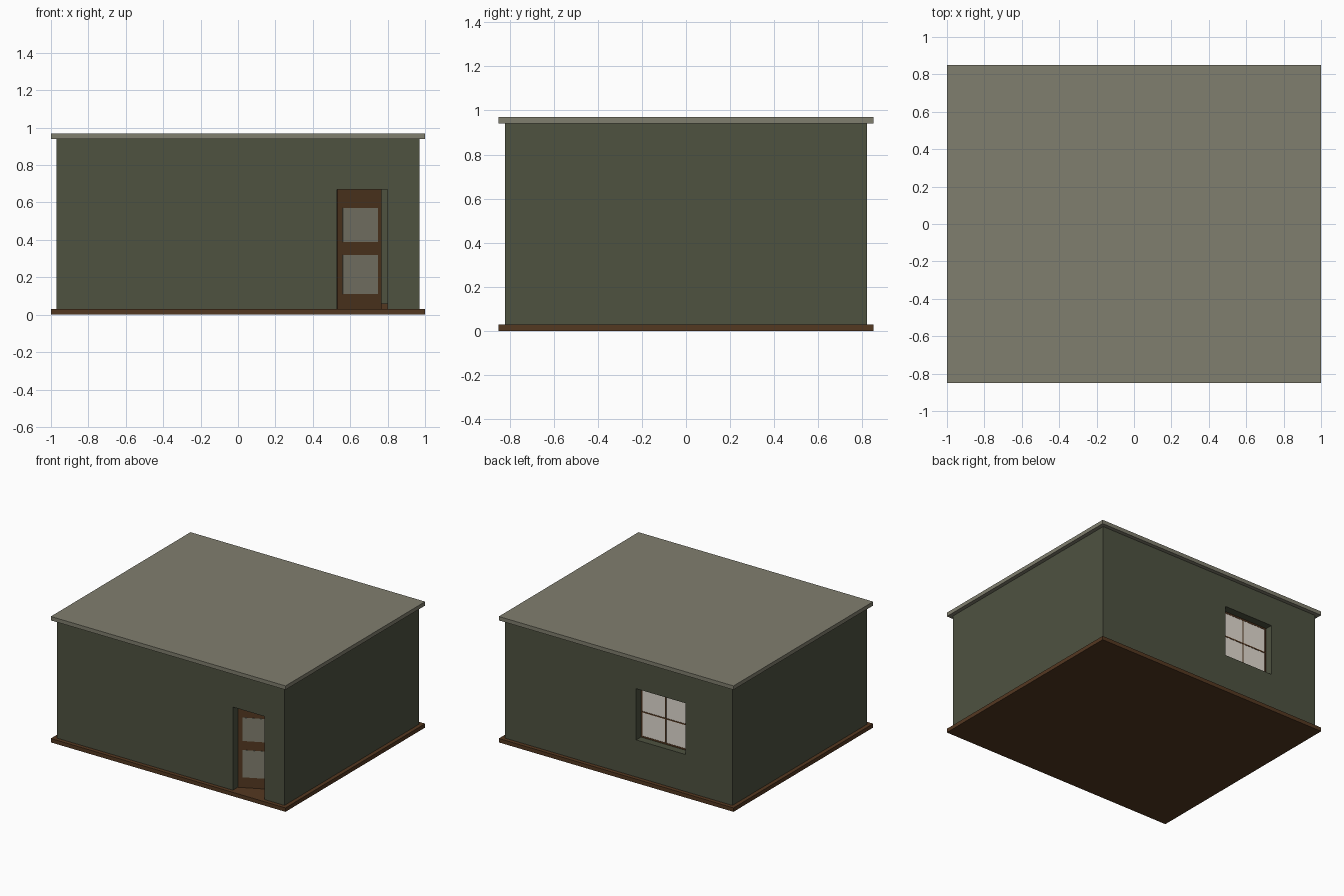
import bpy, math
from mathutils import Matrix

if "Cube" in bpy.data.objects:
    bpy.data.objects.remove(bpy.data.objects["Cube"])


def mat(name, r, g, b):
    m = bpy.data.materials.new(name)
    lin = [((c / 255 + 0.055) / 1.055) ** 2.4 for c in (r, g, b)]
    m.diffuse_color = (*lin, 1)
    m.use_nodes = True
    m.node_tree.nodes["Principled BSDF"].inputs["Base Color"].default_value = m.diffuse_color
    return m


GREEN = mat("dark green wall", 78, 82, 64)
STONE = mat("warm grey", 128, 126, 110)
BROWN = mat("dark brown wood", 84, 56, 33)
PALE = mat("pale glass", 226, 219, 209)


def box(name, x, y, z, m):
    """Box from (min, max) ranges on each axis."""
    bpy.ops.mesh.primitive_cube_add(size=1)
    o = bpy.context.object
    o.name = name
    size = Matrix.Diagonal((x[1] - x[0], y[1] - y[0], z[1] - z[0], 1))
    mid = Matrix.Translation([(a[0] + a[1]) / 2 for a in (x, y, z)])
    o.data.transform(mid @ size)
    o.data.materials.append(m)
    return o


def cut(target, x, y, z):
    c = box("cutter", x, y, z, GREEN)
    c.hide_render = True
    mod = target.modifiers.new("cut", 'BOOLEAN')
    mod.operation, mod.solver, mod.object = 'DIFFERENCE', 'EXACT', c
    bpy.context.view_layer.objects.active = target
    bpy.ops.object.modifier_apply(modifier=mod.name)
    bpy.data.objects.remove(c)


FLOOR, CEIL, T = 0.03, 0.94, 0.07
WX, WY = 0.97, 0.82
IX, IY = WX - T, WY - T

# slabs
box("floor_slab", (-1, 1), (-0.85, 0.85), (0, FLOOR), BROWN)
box("roof_slab", (-1, 1), (-0.85, 0.85), (CEIL, 0.97), STONE)

# hollow walls with door and window openings
DX, DZ = (0.53, 0.80), (FLOOR, 0.67)
NX, NZ = (-0.57, -0.15), (0.315, 0.71)
walls = box("walls", (-WX, WX), (-WY, WY), (FLOOR, CEIL), GREEN)
cut(walls, (-IX, IX), (-IY, IY), (0, 1))
cut(walls, DX, (-1, -0.5), (0, DZ[1]))
cut(walls, NX, (0.5, 1), NZ)

# skirting inside the room, broken at the doorway
S, SZ = 0.015, (FLOOR, 0.06)
box("skirting_back", (-IX, IX), (IY - S, IY), SZ, BROWN)
box("skirting_left", (-IX, -IX + S), (-IY, IY - S), SZ, BROWN)
box("skirting_right", (IX - S, IX), (-IY, IY - S), SZ, BROWN)
box("skirting_front", (-IX + S, DX[0]), (-IY, -IY + S), SZ, BROWN)

# door standing ajar, hinged on the left and swung inward
door = [box("door", (0, 0.262), (0, 0.02), DZ, BROWN)]
for z in ((0.11, 0.32), (0.39, 0.57)):
    door.append(box("door_panel", (0.03, 0.238), (-0.002, 0.022), z, STONE))
swing = Matrix.Translation((0.533, -WY + 0.06, 0)) @ Matrix.Rotation(math.radians(26), 4, 'Z')
for part in door:
    part.data.transform(swing)

# window: glass, frame and cross bars
Y0, Y1, F = IY, IY + 0.012, 0.012
box("window_glass", NX, (Y0 + 0.002, Y1 - 0.002), NZ, PALE)
for x in (NX[0], NX[1] - F):
    box("window_stile", (x, x + F), (Y0, Y1), NZ, BROWN)
for z in (NZ[0], NZ[1] - F):
    box("window_rail", (NX[0] + F, NX[1] - F), (Y0, Y1), (z, z + F), BROWN)
cx, cz, b = sum(NX) / 2, sum(NZ) / 2, 0.005
box("window_mullion", (cx - b, cx + b), (Y0, Y1), (NZ[0] + F, NZ[1] - F), BROWN)
for x in ((NX[0] + F, cx - b), (cx + b, NX[1] - F)):
    box("window_crossbar", x, (Y0, Y1), (cz - b, cz + b), BROWN)
